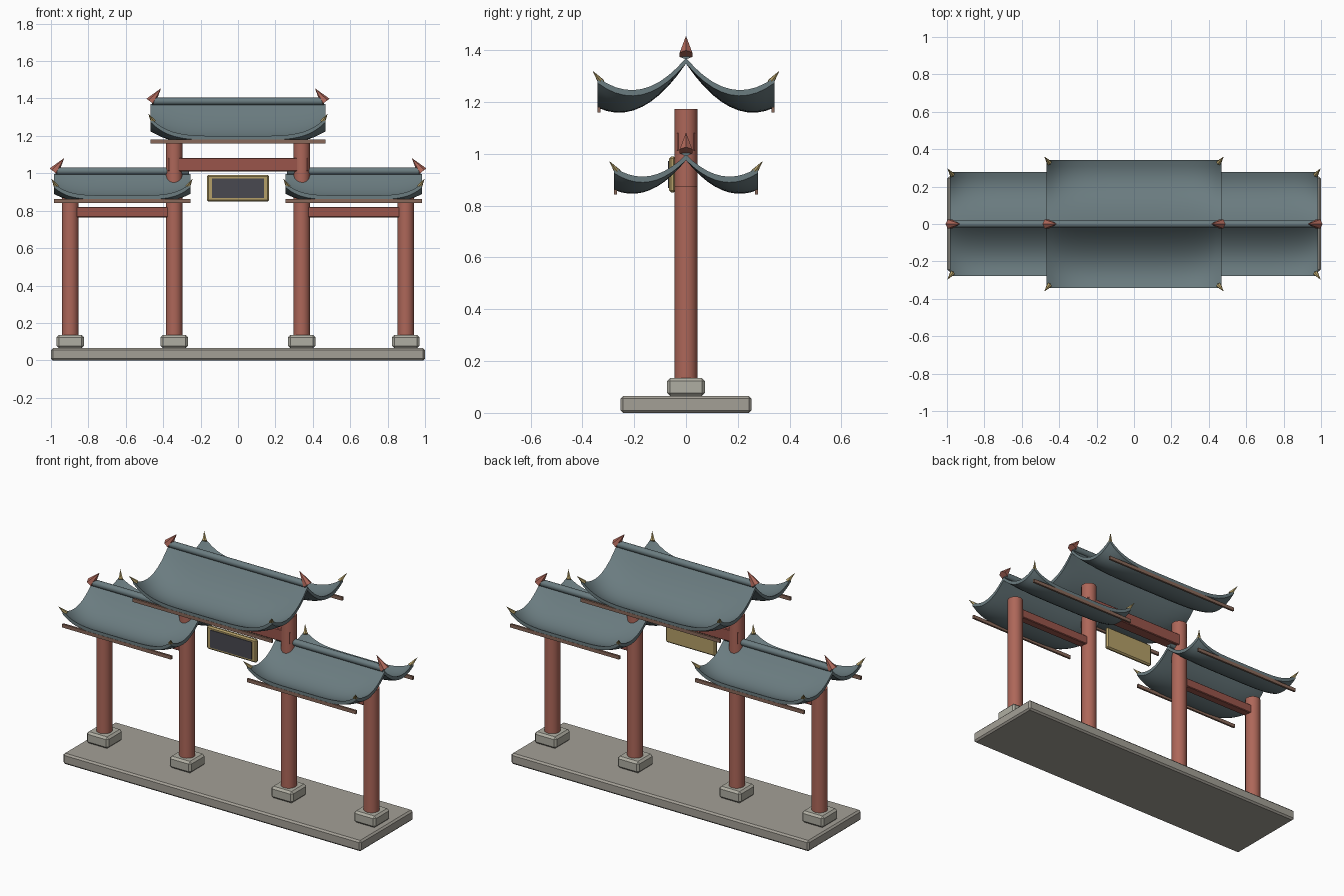
import bpy, bmesh
from math import radians
from mathutils import Vector

if "Cube" in bpy.data.objects:
    bpy.data.objects.remove(bpy.data.objects["Cube"])


def material(name, rgb):
    m = bpy.data.materials.new(name)
    m.diffuse_color = (*rgb, 1)
    m.use_nodes = True
    m.node_tree.nodes["Principled BSDF"].inputs["Base Color"].default_value = m.diffuse_color
    return m


RED = material("red_paint", (0.42, 0.135, 0.10))
BEAM = material("dark_red_paint", (0.32, 0.09, 0.07))
TILE = material("roof_tile", (0.145, 0.20, 0.215))
STONE = material("platform_stone", (0.37, 0.35, 0.305))
PALE = material("plinth_stone", (0.43, 0.42, 0.36))
GOLD = material("gold", (0.46, 0.35, 0.14))
DARK = material("dark_panel", (0.065, 0.065, 0.08))
WOOD = material("brown_wood", (0.25, 0.14, 0.10))


def finish(bm, name, mat, smooth=False, bevel=0):
    me = bpy.data.meshes.new(name)
    bm.to_mesh(me)
    bm.free()
    ob = bpy.data.objects.new(name, me)
    bpy.context.collection.objects.link(ob)
    me.materials.append(mat)
    if bevel:
        b = ob.modifiers.new("bevel", 'BEVEL')
        b.width = bevel
        b.segments = 1
    if smooth:
        bpy.ops.object.select_all(action='DESELECT')
        ob.select_set(True)
        bpy.context.view_layer.objects.active = ob
        bpy.ops.object.shade_smooth_by_angle(angle=radians(35))
    return ob


def box(name, x, y, z, mat, bevel=0):
    """Box from (min, max) pairs."""
    bm = bmesh.new()
    bmesh.ops.create_cube(bm, size=1)
    for v in bm.verts:
        v.co = Vector([(a + b) / 2 + c * (b - a)
                       for (a, b), c in zip((x, y, z), v.co)])
    return finish(bm, name, mat, bevel=bevel)


def cone(name, a, b, r1, r2, sides, mat, smooth=False):
    """Cone or cylinder running from point a to point b."""
    a, b = Vector(a), Vector(b)
    d = b - a
    bm = bmesh.new()
    bmesh.ops.create_cone(bm, cap_ends=True, segments=sides,
                          radius1=r1, radius2=r2, depth=d.length)
    rot = d.to_track_quat('Z', 'Y')
    for v in bm.verts:
        v.co = rot @ v.co + (a + b) / 2
    return finish(bm, name, mat, smooth)


def roof(name, cx, half_x, half_y, apex, a, b, lift, finial_sides):
    # curved tile sheet: sagging slopes with upturned corners
    nx, ny, thick = 32, 20, 0.022
    bm = bmesh.new()

    def height(u, t):
        return apex - a * t + b * t * t + lift * t * abs(u) ** 5

    grid = []
    for i in range(nx + 1):
        u = 2 * i / nx - 1
        grid.append([bm.verts.new((cx + u * half_x, (2 * j / ny - 1) * half_y,
                                   height(u, abs(2 * j / ny - 1))))
                     for j in range(ny + 1)])
    for i in range(nx):
        for j in range(ny):
            bm.faces.new((grid[i][j], grid[i + 1][j],
                          grid[i + 1][j + 1], grid[i][j + 1]))
    # vertical thickness keeps the outline rectangular in plan
    ext = bmesh.ops.extrude_face_region(bm, geom=bm.faces[:], use_keep_orig=True)
    for g in ext["geom"]:
        if isinstance(g, bmesh.types.BMVert):
            g.co.z -= thick
    bmesh.ops.recalc_face_normals(bm, faces=bm.faces[:])
    finish(bm, name, TILE, smooth=True)

    # ridge roll
    zr = apex + 0.015
    cone(name + "_ridge", (cx - half_x + 0.008, 0, zr), (cx + half_x - 0.008, 0, zr),
         0.02, 0.02, 12, TILE, True)
    # ridge finials lean inwards
    for sx in finial_sides:
        x = cx + sx * half_x
        cone(name + "_finial", (x, 0, zr - 0.003), (x - sx * 0.056, 0, zr + 0.07),
             0.028, 0, 6, RED)
    ze = height(0, 1) - thick
    zc = height(1, 1)
    for sy in (-1, 1):
        # eave bar under each long edge
        box(name + "_eave_bar", (cx - half_x, cx + half_x),
            sorted((sy * (half_y - 0.011), sy * (half_y + 0.001))),
            (ze - 0.018, ze + 0.003), WOOD)
        # corner horns
        for sx in (-1, 1):
            cone(name + "_corner_horn",
                 (cx + sx * (half_x - 0.014), sy * (half_y - 0.014), zc - 0.018),
                 (cx + sx * (half_x + 0.013), sy * (half_y + 0.02), zc + 0.026),
                 0.014, 0, 6, GOLD)


# stone platform
box("platform", (-1, 1), (-0.253, 0.253), (0, 0.065), STONE, 0.01)

for s in (-1, 1):
    # plinths and columns
    for label, x, top in (("outer", 0.897, 0.875), ("inner", 0.341, 1.173)):
        x *= s
        box(label + "_plinth", (x - 0.073, x + 0.073), (-0.073, 0.073),
            (0.065, 0.135), PALE, 0.012)
        cone(label + "_column", (x, 0, 0.13), (x, 0, top),
             0.044, 0.044, 24, RED, True)
    # side beam and side roof
    box("side_beam", sorted((s * 0.341, s * 0.897)), (-0.025, 0.025),
        (0.765, 0.82), BEAM, 0.004)
    roof("side_roof", s * 0.62, 0.365, 0.277, 0.997, 0.345, 0.23, 0.065, (s,))

# centre beam and main roof
box("centre_beam", (-0.374, 0.374), (-0.035, 0.035), (1.01, 1.083), BEAM, 0.004)
roof("main_roof", 0, 0.467, 0.341, 1.37, 0.50, 0.33, 0.095, (-1, 1))

# hanging plaque with plain dark panel
box("plaque_frame", (-0.167, 0.167), (-0.065, -0.04), (0.85, 0.99), GOLD, 0.008)
box("plaque_panel", (-0.14, 0.14), (-0.069, -0.06), (0.867, 0.973), DARK)
